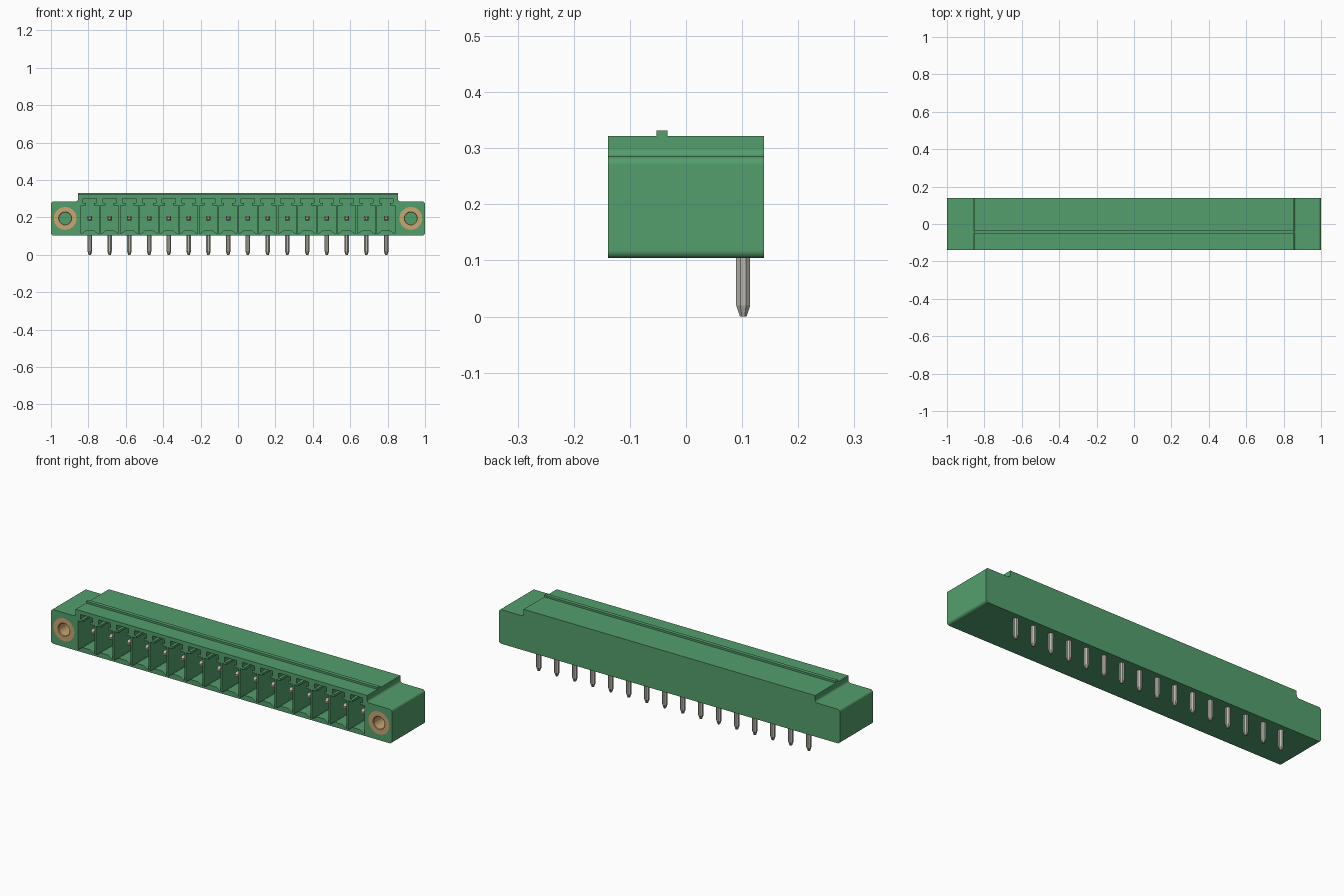
import bpy, bmesh, math

if "Cube" in bpy.data.objects:
    bpy.data.objects.remove(bpy.data.objects["Cube"])

COUNT, PITCH = 16, 0.1056
FRONT, BACK = -0.139, 0.139
PIN_Z, PIN_Y = 0.195, 0.102
SCREW_X = 0.924
XS = [(i - (COUNT - 1) / 2) * PITCH for i in range(COUNT)]


def material(name, rgb, metallic=0.0):
    m = bpy.data.materials.new(name)
    m.use_nodes = True
    m.diffuse_color = (*rgb, 1)
    m.node_tree.nodes["Principled BSDF"].inputs["Base Color"].default_value = (*rgb, 1)
    return m


GREEN = material("green plastic", (0.088, 0.345, 0.152))
BRASS = material("tan brass", (0.58, 0.38, 0.17))
TIN = material("tin grey", (0.49, 0.475, 0.42))


def make_object(name, bm, mat):
    bmesh.ops.recalc_face_normals(bm, faces=bm.faces)
    me = bpy.data.meshes.new(name)
    bm.to_mesh(me)
    bm.free()
    me.materials.append(mat)
    ob = bpy.data.objects.new(name, me)
    bpy.context.collection.objects.link(ob)
    return ob


def activate(ob):
    bpy.ops.object.select_all(action="DESELECT")
    ob.select_set(True)
    bpy.context.view_layer.objects.active = ob


def prism(bm, pts, y0, y1):
    """Extrude a closed x-z outline from y0 to y1."""
    a = [bm.verts.new((x, y0, z)) for x, z in pts]
    b = [bm.verts.new((x, y1, z)) for x, z in pts]
    bm.faces.new(a)
    bm.faces.new(b[::-1])
    for i in range(len(pts)):
        j = (i + 1) % len(pts)
        bm.faces.new((a[i], b[i], b[j], a[j]))


def loft(bm, rings):
    """Skin a list of equal point rings and cap both ends."""
    vs = [[bm.verts.new(p) for p in r] for r in rings]
    n = len(vs[0])
    for r, s in zip(vs, vs[1:]):
        for i in range(n):
            bm.faces.new((r[i], r[(i + 1) % n], s[(i + 1) % n], s[i]))
    bm.faces.new(vs[0])
    bm.faces.new(vs[-1])


def arc(cx, cz, r, a0, a1, n=6):
    return [(cx + r * math.cos(math.radians(a0 + (a1 - a0) * i / n)),
             cz + r * math.sin(math.radians(a0 + (a1 - a0) * i / n))) for i in range(n + 1)]


# Housing outline: raised middle, lower rounded flanges
R = 0.014
half = (arc(1 - R, 0.104 + R, R, -90, 0) + arc(1 - R, 0.285 - R, R, 0, 90)
        + arc(0.855 + R, 0.285 + R, R, 270, 180) + [(0.855, 0.322)])
outline = half + [(-x, z) for x, z in reversed(half)]
bm = bmesh.new()
prism(bm, outline, FRONT, BACK)
housing = make_object("housing", bm, GREEN)

# Cutter: keyed plug cavities and the two screw holes
cav = [(0.048, 0.112), (0.048, 0.264), (0.022, 0.264), (0.022, 0.276),
       (0.036, 0.276), (0.036, 0.302)]
floor = [(-0.022, 0.130), (0.022, 0.130)]
bm = bmesh.new()
for x0 in XS:
    pts = cav + [(-x, z) for x, z in reversed(cav)] + floor
    prism(bm, [(x0 + x, z) for x, z in pts], FRONT - 0.02, 0.055)
for s in (-1, 1):
    prism(bm, arc(s * SCREW_X, PIN_Z, 0.061, 0, 360, 40)[:-1], FRONT - 0.02, 0.05)
cutter = make_object("cavity_cutter", bm, GREEN)
cutter.hide_render = True

activate(housing)
cut = housing.modifiers.new("cavities", "BOOLEAN")
cut.operation = "DIFFERENCE"
cut.solver = "EXACT"
cut.object = cutter
bpy.ops.object.modifier_apply(modifier=cut.name)
bpy.data.objects.remove(cutter)

# Locking ridge along the top
bm = bmesh.new()
prism(bm, [(-0.855, 0.316), (0.855, 0.316), (0.855, 0.332), (-0.855, 0.332)], -0.053, -0.033)
make_object("top_ridge", bm, GREEN)

# Threaded sleeves in the flanges
for side, s in (("left", 1), ("right", -1)):
    bm = bmesh.new()
    prof = [(0.061, FRONT), (0.035, FRONT), (0.032, FRONT + 0.003), (0.032, 0.05), (0.061, 0.05)]
    n = 40
    rings = [[bm.verts.new((s * SCREW_X + r * math.cos(2 * math.pi * i / n), y,
                            PIN_Z + r * math.sin(2 * math.pi * i / n))) for i in range(n)]
             for r, y in prof]
    for k in range(len(rings)):
        a, b = rings[k], rings[(k + 1) % len(rings)]
        for i in range(n):
            j = (i + 1) % n
            bm.faces.new((a[i], a[j], b[j], b[i]))
    sleeve = make_object(side + "_screw_sleeve", bm, BRASS)
    activate(sleeve)
    bpy.ops.object.shade_smooth_by_angle(angle=math.radians(30))


# Contact pin: eight-sided solder leg and square mating blade
def leg_ring(r, z):
    return [(r * math.cos(math.pi * (i + 0.5) / 4), PIN_Y + r * math.sin(math.pi * (i + 0.5) / 4), z)
            for i in range(8)]


def blade_ring(w, y):
    return [(a * w, y, PIN_Z + b * w) for a, b in ((-1, -1), (1, -1), (1, 1), (-1, 1))]


bm = bmesh.new()
loft(bm, [leg_ring(0.0065, 0), leg_ring(0.0135, 0.02), leg_ring(0.0135, 0.15)])
loft(bm, [blade_ring(0.006, -0.092), blade_ring(0.0115, -0.078), blade_ring(0.0115, 0.08)])
pin = make_object("contact_pin_01", bm, TIN)
pin.location.x = XS[0]
for i, x in enumerate(XS[1:], 2):
    p = bpy.data.objects.new(f"contact_pin_{i:02d}", pin.data)
    p.location.x = x
    bpy.context.collection.objects.link(p)
